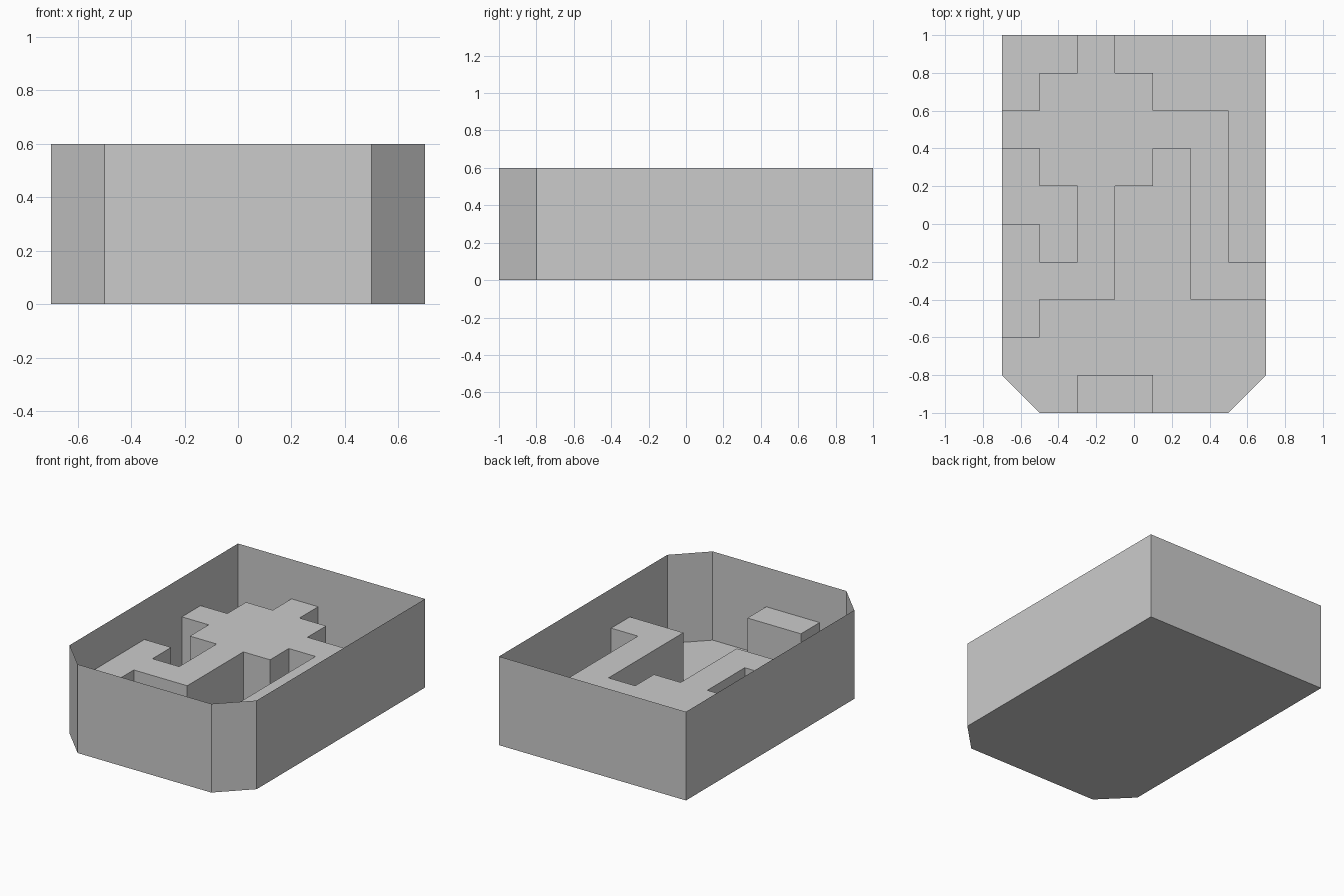
import bpy
import bmesh

if "Cube" in bpy.data.objects:
    bpy.data.objects.remove(bpy.data.objects["Cube"])

HALF_W, HALF_L = 0.7, 1.0
WALL_H, STEP_H = 0.6, 0.333

grey = bpy.data.materials.new("plain grey")
grey.diffuse_color = (0.6, 0.6, 0.6, 1)
grey.use_nodes = True
grey.node_tree.nodes["Principled BSDF"].inputs["Base Color"].default_value = grey.diffuse_color


def on_rim(a, b):
    """True when an edge runs along the outer wall."""
    return (a[0] == b[0] and abs(a[0]) == HALF_W) or (a[1] == b[1] and abs(a[1]) == HALF_L)


def extrude_outline(name, outline, height, cap_z, skip_rim):
    """Flat cap at cap_z plus vertical sides from z = 0 to height."""
    bm = bmesh.new()
    low = [bm.verts.new((x, y, 0)) for x, y in outline]
    high = [bm.verts.new((x, y, height)) for x, y in outline]
    for i in range(len(outline)):
        j = (i + 1) % len(outline)
        if not (skip_rim and on_rim(outline[i], outline[j])):
            bm.faces.new((low[i], low[j], high[j], high[i]))
    bm.faces.new(high if cap_z else low[::-1])
    loose = [v for v in bm.verts if not v.link_faces]
    bmesh.ops.delete(bm, geom=loose, context='VERTS')
    mesh = bpy.data.meshes.new(name)
    bm.to_mesh(mesh)
    bm.free()
    mesh.materials.append(grey)
    obj = bpy.data.objects.new(name, mesh)
    bpy.context.collection.objects.link(obj)
    return obj


# Open tray: thin walls and floor, with two clipped front corners
tray = [(-0.5, -1.0), (0.5, -1.0), (0.7, -0.8), (0.7, 1.0), (-0.7, 1.0), (-0.7, -0.8)]
extrude_outline("tray", tray, WALL_H, False, False)

# Winding raised ledge, traced counter-clockwise
ledge = [(-0.7, 0.4), (-0.5, 0.4), (-0.5, 0.2), (-0.3, 0.2), (-0.3, -0.2), (-0.5, -0.2),
         (-0.5, 0.0), (-0.7, 0.0), (-0.7, -0.6), (-0.5, -0.6), (-0.5, -0.4), (-0.1, -0.4),
         (-0.1, 0.2), (0.1, 0.2), (0.1, 0.4), (0.3, 0.4), (0.3, -0.4), (0.7, -0.4),
         (0.7, -0.2), (0.5, -0.2), (0.5, 0.6), (0.1, 0.6), (0.1, 0.8), (-0.1, 0.8),
         (-0.1, 1.0), (-0.3, 1.0), (-0.3, 0.8), (-0.5, 0.8), (-0.5, 0.6), (-0.7, 0.6)]
extrude_outline("raised_ledge", ledge, STEP_H, True, True)

# Small block against the front wall
block = [(-0.3, -1.0), (0.1, -1.0), (0.1, -0.8), (-0.3, -0.8)]
extrude_outline("front_block", block, STEP_H, True, True)
